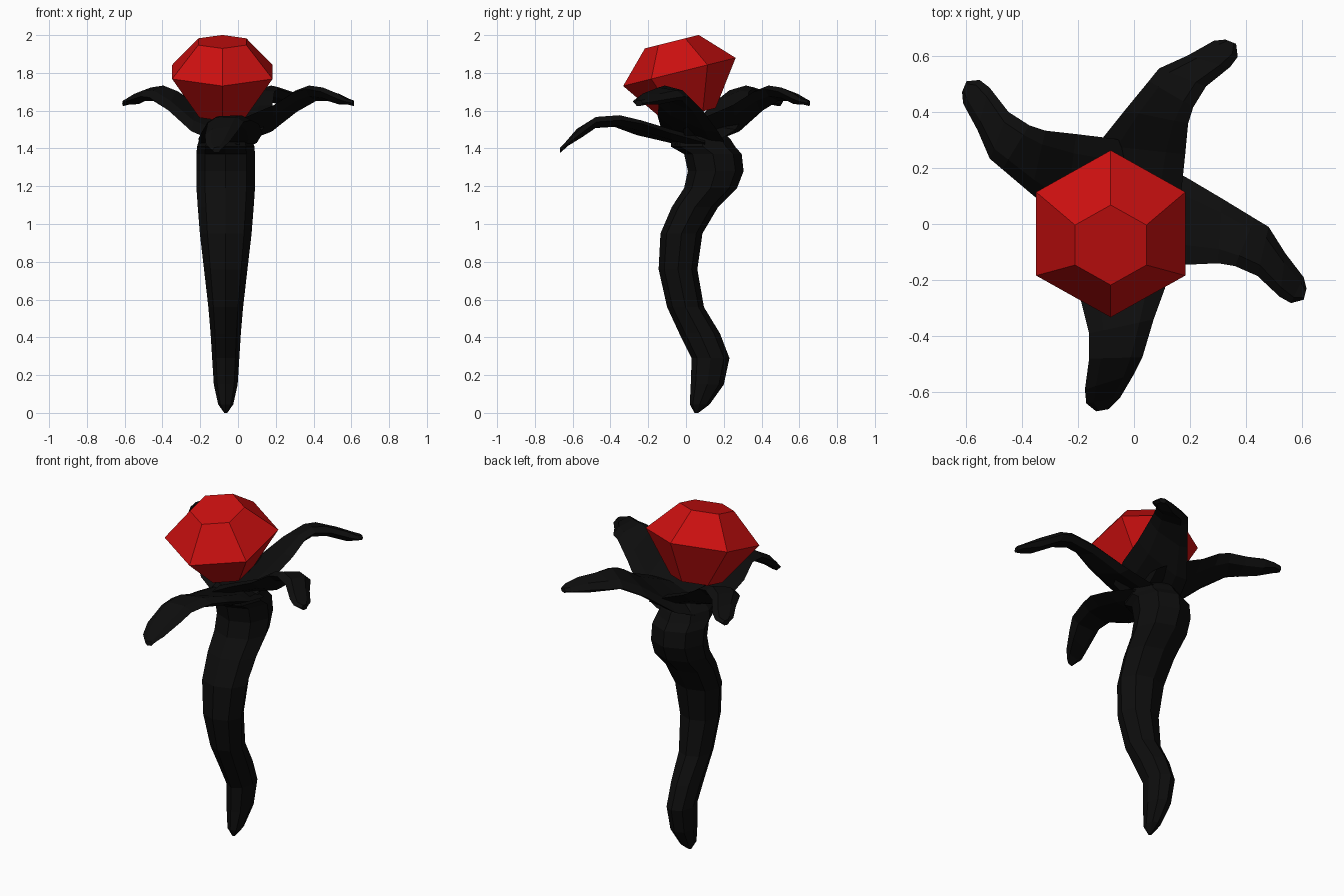
import bpy, bmesh, math
from mathutils import Vector, Matrix

def material(name, rgb):
    m = bpy.data.materials.new(name)
    m.diffuse_color = (*rgb, 1)
    return m

BLACK = material("black", (0.004, 0.004, 0.004))
RED = material("red", (0.6, 0.005, 0.005))

def loft(name, rings, mat):
    """Skin a list of equal-length rings and cap both ends."""
    bm = bmesh.new()
    vs = [[bm.verts.new(p) for p in r] for r in rings]
    n = len(vs[0])
    for a, b in zip(vs, vs[1:]):
        for i in range(n):
            j = (i + 1) % n
            bm.faces.new((a[i], a[j], b[j], b[i]))
    bm.faces.new(vs[0])
    bm.faces.new(vs[-1])
    bmesh.ops.recalc_face_normals(bm, faces=bm.faces)
    me = bpy.data.meshes.new(name)
    bm.to_mesh(me)
    bm.free()
    me.materials.append(mat)
    ob = bpy.data.objects.new(name, me)
    bpy.context.collection.objects.link(ob)
    return ob

# Stem: z, front y, back y, half width
STEM = [(0.0, 0.045, 0.065, 0.008), (0.045, 0.02, 0.125, 0.04),
        (0.15, 0.025, 0.20, 0.063), (0.29, 0.03, 0.23, 0.072),
        (0.42, -0.035, 0.18, 0.08), (0.56, -0.10, 0.095, 0.092),
        (0.76, -0.145, 0.06, 0.115), (0.95, -0.135, 0.087, 0.137),
        (1.09, -0.075, 0.17, 0.148), (1.19, -0.01, 0.27, 0.155),
        (1.28, 0.01, 0.305, 0.155), (1.37, -0.01, 0.295, 0.155),
        (1.41, -0.08, 0.26, 0.152), (1.45, -0.08, 0.235, 0.14),
        (1.50, -0.04, 0.18, 0.09)]
rings = []
for z, f, b, w in STEM:
    rings.append([(-0.065 + w * math.cos(k * math.pi / 4),
                   (f + b) / 2 + (b - f) / 2 * math.sin(k * math.pi / 4), z)
                  for k in range(8)])
loft("stem", rings, BLACK)

# Petals: stations of left edge and right edge
SIDE = [((-0.08, 0.20, 1.42), (-0.08, -0.13, 1.50)),
        ((0.05, 0.20, 1.44), (0.05, -0.15, 1.57)),
        ((0.18, 0.17, 1.49), (0.19, -0.145, 1.63)),
        ((0.315, 0.09, 1.60), (0.30, -0.14, 1.70)),
        ((0.43, 0.02, 1.67), (0.36, -0.15, 1.715)),
        ((0.48, -0.01, 1.675), (0.44, -0.185, 1.70)),
        ((0.54, -0.105, 1.66), (0.52, -0.26, 1.665)),
        ((0.605, -0.19, 1.645), (0.56, -0.282, 1.65)),
        ((0.615, -0.23, 1.64), (0.605, -0.27, 1.64))]
FRONT = [((0.10, 0.10, 1.43), (-0.20, 0.10, 1.42)),
         ((0.13, -0.08, 1.48), (-0.21, -0.08, 1.45)),
         ((0.11, -0.23, 1.53), (-0.19, -0.27, 1.49)),
         ((0.07, -0.34, 1.55), (-0.16, -0.39, 1.54)),
         ((0.03, -0.475, 1.54), (-0.16, -0.48, 1.535)),
         ((0.0, -0.535, 1.495), (-0.175, -0.59, 1.47)),
         ((-0.05, -0.62, 1.43), (-0.17, -0.64, 1.42)),
         ((-0.09, -0.66, 1.395), (-0.135, -0.668, 1.39))]

def petal(name, stations, angle=0, tip=(0.61, -0.25)):
    """Thin six-sided loft, turned about its tip and moved to a new tip."""
    xf = (Matrix.Translation((tip[0], tip[1], 0))
          @ Matrix.Rotation(math.radians(angle), 4, 'Z')
          @ Matrix.Translation((-0.61, 0.25, 0)))
    rings = []
    for i, (l, r) in enumerate(stations):
        l, r = Vector(l), Vector(r)
        t = Vector((0, 0, 0.028 if i < len(stations) - 2 else 0.014))
        a, b = l.lerp(r, 0.22), l.lerp(r, 0.78)
        rings.append([xf @ p for p in (l, a + t, b + t, r, b - t, a - t)])
    loft(name, rings, BLACK)

petal("right_petal", SIDE)
petal("back_petal", SIDE, 82, (0.345, 0.65))
petal("left_petal", SIDE, 171, (-0.605, 0.49))
petal("front_petal", FRONT)

# Gem: tilted hexagonal cut stone, (radius, height along its axis)
tilt = Matrix.Translation((-0.083, -0.035, 1.805)) @ Matrix.Rotation(math.atan(0.25), 4, 'X')
rings = [[tilt @ Vector((r * math.sin(k * math.pi / 3), r * math.cos(k * math.pi / 3), h))
          for k in range(6)]
         for r, h in ((0.14, -0.232), (0.307, 0), (0.147, 0.165))]
loft("gem", rings, RED)
